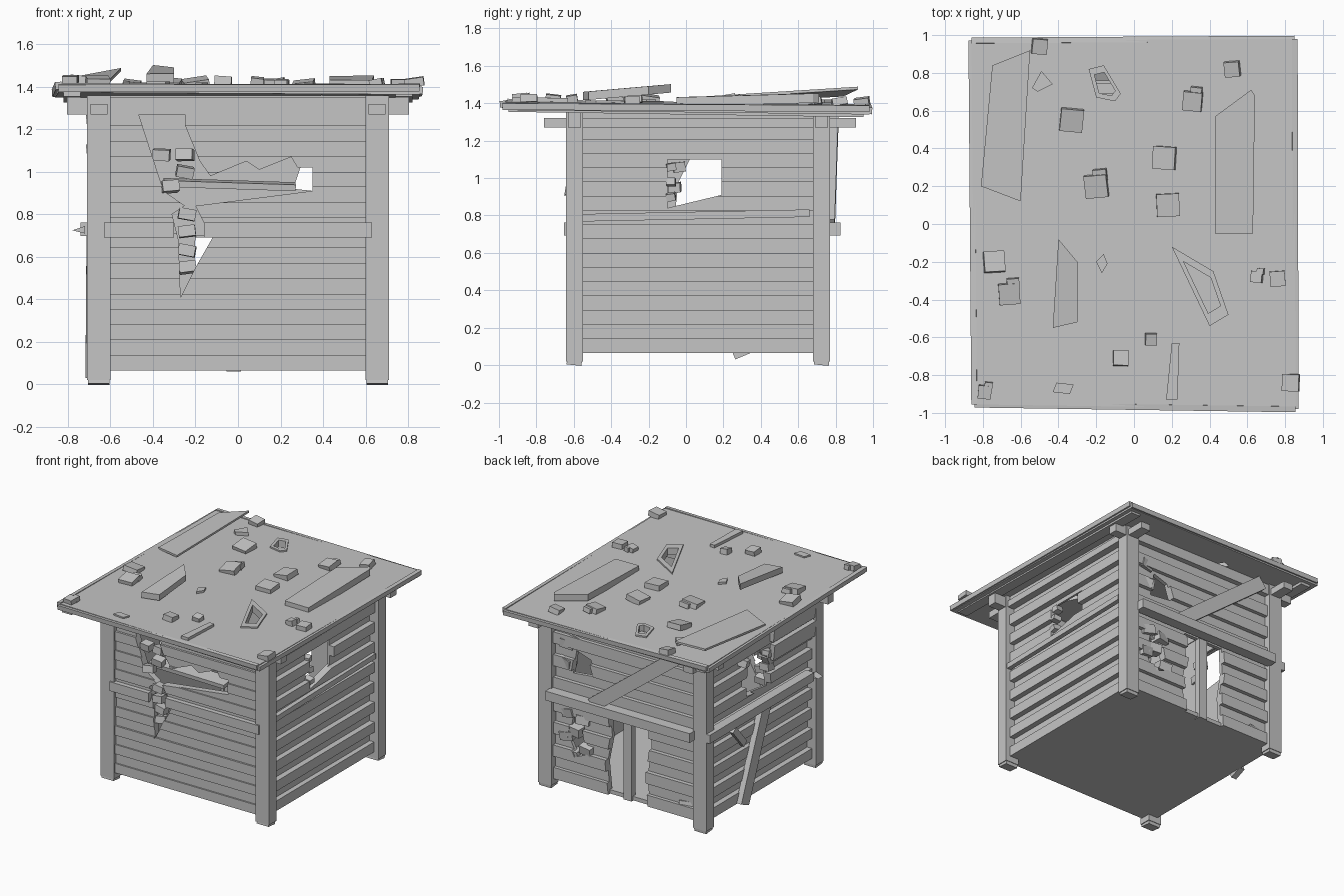
import bpy, bmesh, random
from mathutils import Vector, Matrix, Euler

random.seed(4)
if "Cube" in bpy.data.objects:
    bpy.data.objects.remove(bpy.data.objects["Cube"])

wood = bpy.data.materials.new("weathered grey")
wood.use_nodes = True
GREY = (0.56, 0.56, 0.56, 1)
wood.diffuse_color = GREY
wood.node_tree.nodes["Principled BSDF"].inputs["Base Color"].default_value = GREY

# Local frames: u along the wall, v up, w outward
FRONT = lambda u, v, w: (u, -0.6 - w, v)
BACK = lambda u, v, w: (u, 0.72 + w, v)
LEFT = lambda u, v, w: (0.65 + w, u, v)
RIGHT = lambda u, v, w: (-0.65 - w, u, v)
ROOF = lambda u, v, w: (u, v, 1.397 + w - 0.012 * v - 0.006 * u)


def finish(name, bm):
    bmesh.ops.recalc_face_normals(bm, faces=bm.faces)
    mesh = bpy.data.meshes.new(name)
    bm.to_mesh(mesh)
    bm.free()
    mesh.materials.append(wood)
    obj = bpy.data.objects.new(name, mesh)
    bpy.context.collection.objects.link(obj)
    return obj


def prism(name, outline, w0, w1, frame):
    bm = bmesh.new()
    low = [bm.verts.new(frame(u, v, w0)) for u, v in outline]
    high = [bm.verts.new(frame(u, v, w1)) for u, v in outline]
    bm.faces.new(low)
    bm.faces.new(high)
    for i in range(len(low)):
        j = (i + 1) % len(low)
        bm.faces.new((low[i], low[j], high[j], high[i]))
    return finish(name, bm)


def box(name, centre, size, rot=(0, 0, 0)):
    bm = bmesh.new()
    m = Matrix.LocRotScale(Vector(centre), Euler(rot), Vector(size))
    bmesh.ops.create_cube(bm, size=1, matrix=m)
    return finish(name, bm)


def board(name, p, q, width, thick, side):
    """Plank from p to q, its thin direction along side."""
    p, q = Vector(p), Vector(q)
    d = (q - p).normalized()
    n = Vector(side)
    n = (n - d * n.dot(d)).normalized()
    m = Matrix((d, n.cross(d), n)).transposed().to_4x4()
    m = Matrix.Translation((p + q) / 2) @ m @ Matrix.Diagonal(((q - p).length, width, thick, 1))
    bm = bmesh.new()
    bmesh.ops.create_cube(bm, size=1, matrix=m)
    return finish(name, bm)


def cut(obj, outline, w0, w1, frame):
    cutter = prism("cutter", outline, w0, w1, frame)
    cutter.hide_render = True
    mod = obj.modifiers.new("hole", "BOOLEAN")
    mod.operation, mod.solver, mod.object = "DIFFERENCE", "EXACT", cutter
    graph = bpy.context.evaluated_depsgraph_get()
    mesh = bpy.data.meshes.new_from_object(obj.evaluated_get(graph))
    obj.modifiers.clear()
    obj.data = mesh
    bpy.data.objects.remove(cutter)


def wall(name, frame, lo, hi, rows, depth, holes):
    """Boarded wall with a stepped outer profile and broken openings."""
    z0, z1 = 0.065, 1.36
    h = (z1 - z0) / rows
    pts = [(-0.03, z1), (-0.03, z0)]
    for i in range(rows):
        w = 0.03 - (depth if i % 2 else 0) - random.uniform(0, 0.006)
        pts += [(w, z0 + i * h), (w, z0 + (i + 1) * h)]
    obj = prism(name, pts, lo, hi, lambda w, v, u: frame(u, v, w))
    for hole in holes:
        cut(obj, hole, -0.1, 0.1, frame)


def shards(name, frame, spots, size=0.08):
    for i, (u, v) in enumerate(spots):
        c = frame(u, v, random.uniform(-0.03, 0.01))
        rot = [random.uniform(-0.2, 0.2) for _ in range(3)]
        box(f"{name}_{i + 1}", c, (size, size * 0.8, size * 0.65), rot)


# Walls
front_hole = [(-.48, 1.31), (-.25, 1.31), (-.25, 1.22), (-.18, 1.05), (-.13, .98), (.04, 1.05),
              (.1, 1.01), (.25, 1.07), (.28, 1.02), (.35, 1.02), (.35, .91), (-.2, .84),
              (-.16, .76), (-.12, .69), (-.2, .55), (-.27, .41), (-.28, .68), (-.31, .8),
              (-.25, .84), (-.35, .91)]
side_hole = [(-.1, .84), (-.1, 1.1), (.19, 1.1), (.19, .91)]
far_hole = [(-.06, .8), (-.04, .98), (.03, 1.12), (.22, 1.12), (.24, .84)]
door = [(-.2, 0), (-.18, .3), (-.21, .5), (-.2, .7), (.14, .7), (.12, .5), (.16, .3), (.13, 0)]
back_gap = [(.26, .92), (.3, 1.04), (.42, 1.08), (.45, .9)]
back_break = [(.32, .32), (.36, .52), (.45, .58), (.48, .4), (.42, .28)]
wall("front_wall", FRONT, -.62, .62, 18, .012, [front_hole])
wall("back_wall", BACK, -.62, .62, 15, .03, [door, back_gap, back_break])
wall("left_wall", LEFT, -.57, .7, 17, .04, [side_hole])
wall("right_wall", RIGHT, -.57, .7, 17, .04, [far_hole])
box("floor", (0, .06, .08), (1.3, 1.32, .03))

# Broken wood around the openings
shards("front_splinter", FRONT, [(-.36, 1.08), (-.25, 1.08), (-.25, 1.0), (-.32, .93), (-.24, .8),
                                 (-.24, .72), (-.24, .63), (-.24, .55)])
shards("back_splinter", BACK, [(.5, 1.12), (.5, .98), (.42, 1.16), (.48, .6), (.36, .57),
                               (.42, .47), (.5, .42), (.33, .35), (.44, .28), (-.5, .14)], .1)
shards("left_splinter", LEFT, [(-.08, 1.06), (-.08, .98), (-.08, .9)], .06)
shards("right_splinter", RIGHT, [(-.04, 1.06), (-.06, .95), (.25, 1.1)])
board("inner_board", (-.35, -.52, .95), (.27, -.5, .93), .03, .12, (0, 1, .1))

# Corner posts and crossed top beams
for x in (-.655, .655):
    for y in (-.597, .725):
        box("corner_post", (x, y, .69), (.112, .09, 1.34))
        board("post_foot", (x - .05, y, .018), (x + .05, y, .018), .08, .036, (0, .1, 1))
    box("side_beam", (x, .075, 1.295), (.08, 1.67, .05))
for y in (-.597, .725):
    box("cross_beam", (0, y, 1.31), (1.61, .07, .08))

# Rails and leaning boards
for lo, hi in ((-.63, -.3), (-.16, .63)):
    box("front_rail", ((lo + hi) / 2, -.625, .727), (hi - lo, .055, .07))
box("back_rail", (0, .787, .727), (1.22, .08, .07))
box("right_rail", (-.705, .14, .73), (.07, 1.26, .065))
prism("rail_splinter", [(-.72, .71), (-.78, .725), (-.72, .745)], -.12, -.06, FRONT)
board("back_brace", (.24, .77, .74), (-.5, .79, 1.31), .1, .05, (0, 1, 0))
board("right_brace", (-.69, .02, .74), (-.695, .31, .05), .1, .045, (1, 0, 0))
board("right_short_brace", (-.69, .42, .66), (-.685, .28, .5), .05, .03, (1, 0, 0))
box("door_post", (-.02, .71, .38), (.07, .05, .64))
for v in (1.07, 1.21):
    box("right_patch_board", (-.69, -.3, v), (.04, .5, .12), (0, -.1, 0))
box("left_sill_board", (.685, .05, .8), (.035, 1.22, .04), (.02, 0, 0))


# Roof slab with broken openings and raised rims
def scaled(outline, k):
    c = sum((Vector(p) for p in outline), Vector((0, 0))) / len(outline)
    return [c + (Vector(p) - c) * k for p in outline]


corners = [(-.845, -.955), (.855, -.98), (.85, .98), (-.86, .97)]
roof = prism("roof", corners, -.04, .004, ROOF)
gaps = [[(-.24, .82), (-.16, .84), (-.07, .69), (-.1, .65), (-.2, .67)],
        [(.2, -.12), (.42, -.25), (.5, -.48), (.4, -.54)]]
for gap in gaps:
    inner = scaled(gap, .65)
    cut(roof, inner, -.2, .2, ROOF)
    rim = prism("roof_gap_rim", gap, -.01, .015, ROOF)
    cut(rim, inner, -.2, .2, ROOF)

# Roof edge strips, slightly uneven
for i, (x, y) in enumerate(corners):
    a, b = corners[i - 1]
    board("roof_edge_strip", ROOF(a, b, -.02), ROOF(x, y, -.008), .03, .035, (.1 * x, .1 * y, 1))
for s in (-1, 1):
    box("under_strip", (s * .78, 0, 1.35), (.08, 1.9, .02), (-.015, 0, 0))

# Loose boards on the roof
tilted = lambda u, v, w: ROOF(u, v, w + max(0, .07 * (v - .2)) + .2 * max(0, u + .72))
prism("loose_sheet", [(-.75, .84), (-.55, .92), (-.6, .12), (-.81, .2)], 0, .015, tilted)
prism("loose_wide_board", [(.43, .57), (.62, .71), (.64, .68), (.63, -.05), (.43, -.05)], -.01, .04,
      lambda u, v, w: ROOF(u, v, w + .04 * v))
prism("loose_thick_board", [(-.43, -.55), (-.3, -.52), (-.3, -.2), (-.4, -.08)], 0, .045,
      lambda u, v, w: ROOF(u, v, w + .01 + .1 * (v + .55)))
prism("loose_strip", [(.17, -.93), (.23, -.93), (.24, -.63), (.2, -.63)], 0, .025, ROOF)
prism("loose_flake", [(-.43, -.89), (-.34, -.9), (-.32, -.85), (-.41, -.84)], 0, .015, ROOF)
prism("loose_chip", [(-.2, -.2), (-.16, -.16), (-.14, -.21), (-.17, -.26)], 0, .02, ROOF)
prism("loose_wedge", [(-.54, .72), (-.49, .81), (-.43, .74), (-.51, .7)], 0, .03, ROOF)

# Blocks scattered on the roof: position and width
blocks = [(-.33, .55, .12), (-.2, .2, .12), (.16, .35, .12), (.18, .1, .12), (.31, .65, .1),
          (.52, .82, .08), (-.74, -.2, .11), (-.66, -.37, .11), (-.07, -.71, .08), (.09, -.61, .06),
          (.65, -.28, .06), (.76, -.29, .08), (.83, -.84, .09), (-.79, -.89, .07), (-.5, .94, .08)]
for i, (x, y, s) in enumerate(blocks):
    tilt = (random.uniform(-.2, .2), random.uniform(-.2, .2), random.uniform(-.1, .1))
    box(f"roof_block_{i + 1}", ROOF(x, y, .02), (s, s, .04), tilt)
    if i % 3 == 1:
        box(f"roof_small_block_{i + 1}", ROOF(x + .02, y + s / 2, .025), (s * .6, s * .5, .035), tilt)
